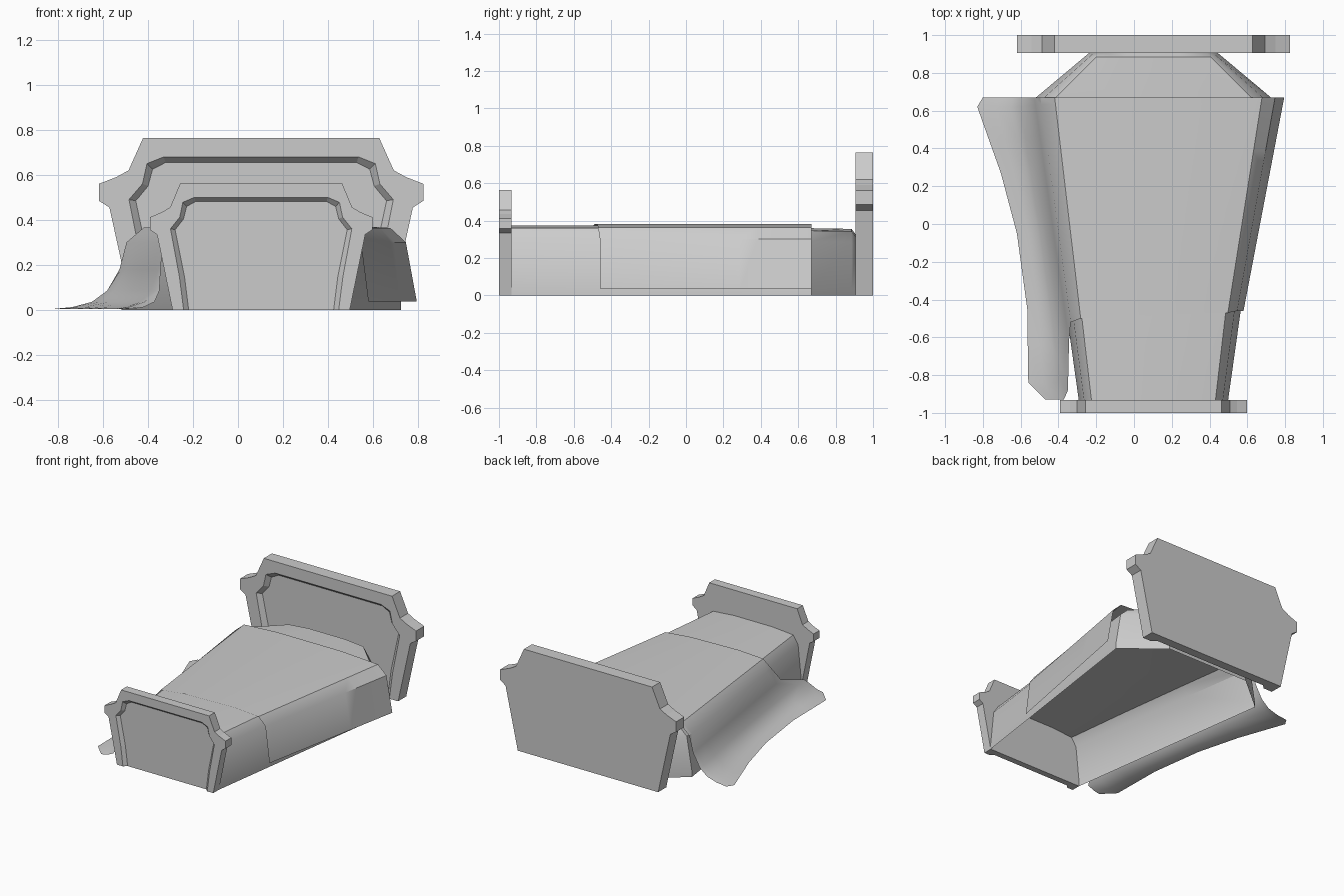
import bpy, bmesh
from mathutils import Vector

if "Cube" in bpy.data.objects:
    bpy.data.objects.remove(bpy.data.objects["Cube"])

CX = 0.103  # shared centre line of the bed


def make_object(name, bm, smooth=False):
    bmesh.ops.recalc_face_normals(bm, faces=bm.faces)
    mesh = bpy.data.meshes.new(name)
    bm.to_mesh(mesh)
    bm.free()
    ob = bpy.data.objects.new(name, mesh)
    bpy.context.collection.objects.link(ob)
    if smooth:
        bpy.ops.object.select_all(action='DESELECT')
        ob.select_set(True)
        bpy.context.view_layer.objects.active = ob
        bpy.ops.object.shade_smooth_by_angle(angle=0.6)
    return ob


def loft(bm, rows):
    loops = [[bm.verts.new(p) for p in row] for row in rows]
    for a, b in zip(loops, loops[1:]):
        for i in range(len(a) - 1):
            bm.faces.new((a[i], a[i + 1], b[i + 1], b[i]))
    return loops


def mirrored(half):
    return half + [(-x, z) for x, z in reversed(half)]


def lerp_table(table, t):
    for (a, va), (b, vb) in zip(table, table[1:]):
        if t <= b:
            return va + (vb - va) * (t - a) / (b - a)
    return table[-1][1]


# Headboard and footboard: same outline with a recessed panel open at the bottom
OUTER = [(.575, 0), (.675, .455), (.722, .485), (.722, .56), (.645, .59), (.59, .62), (.525, .765)]
LIP = [(.503, 0), (.53, .2), (.588, .49), (.575, .505), (.528, .56), (.508, .65), (.433, .68)]
PANEL = [(.47, 0), (.497, .2), (.558, .485), (.547, .497), (.503, .55), (.483, .625), (.425, .655)]


def board(name, front, back, depth, sx, sz):
    bm = bmesh.new()
    layers = [(OUTER, back), (OUTER, front), (LIP, front), (PANEL, front + depth)]
    loops = loft(bm, [[(CX + x * sx, y, z * sz) for x, z in mirrored(prof)]
                      for prof, y in layers])
    bm.faces.new(loops[0])
    bm.faces.new(loops[-1])
    bm.faces.new([l[0] for l in loops] + [l[-1] for l in reversed(loops)])
    make_object(name, bm)


board("headboard", .905, 1.0, .03, 1, 1)
board("footboard", -1.0, -.933, .022, .686, .735)


# Mattress: hollow tapered shell with a narrowed head end
def width(y):
    return .395 + (y + .93) * .142


bm = bmesh.new()
section = [(1, 0), (1, .035), (.93, .3), (.83, .36), (.4, .374)]
rows = []
for y, w, k in [(-.935, .395, 1), (-.46, width(-.46), 1), (.1, width(.1), .985),
                (.67, .622, .96), (.885, .365, .95), (.905, .341, .88)]:
    rows.append([(CX + x * w, y, z * (k if z > .1 else 1)) for x, z in mirrored(section)])
loops = loft(bm, rows)
bm.faces.new(loops[-1])
make_object("mattress", bm, True)

# Blanket: hugs the right side, flares onto the floor on the left
FLOOR_EDGE = [(-.93, -.47), (-.84, -.56), (-.45, -.565), (-.05, -.62),
              (.27, -.705), (.62, -.83), (.67, -.80)]
# each column: (fraction of width, height, front y, flare amount)
COLUMNS = [(1, .037, -.46, 0), (.93, .3, -.46, 0), (.83, .364, -.47, 0), (.4, .381, -.475, 0),
           (-.4, .381, -.49, 0), (-.83, .365, -.5, 0), (-.95, .3, -.52, 0), (-1, .18, -.62, 0),
           (-1, .085, -.88, .2), (-1, .035, -.93, .42), (-1, .012, -.93, .7), (-1, .003, -.93, 1)]
bm = bmesh.new()
rows = []
for s in (0, .056, .18, .3, .43, .55, .66, .75, .86, .969, 1):
    row = []
    for f, z, yf, flare in COLUMNS:
        y = yf + s * (.67 - yf)
        w = width(y) + (.015 + .055 * (y + .46) / 1.13 if f > 0 else .008)
        x = CX + f * w
        x += (lerp_table(FLOOR_EDGE, y) - x) * flare
        row.append(Vector((x, y, z)))
    rows.append(row)
loft(bm, rows)
make_object("blanket", bm, True)
